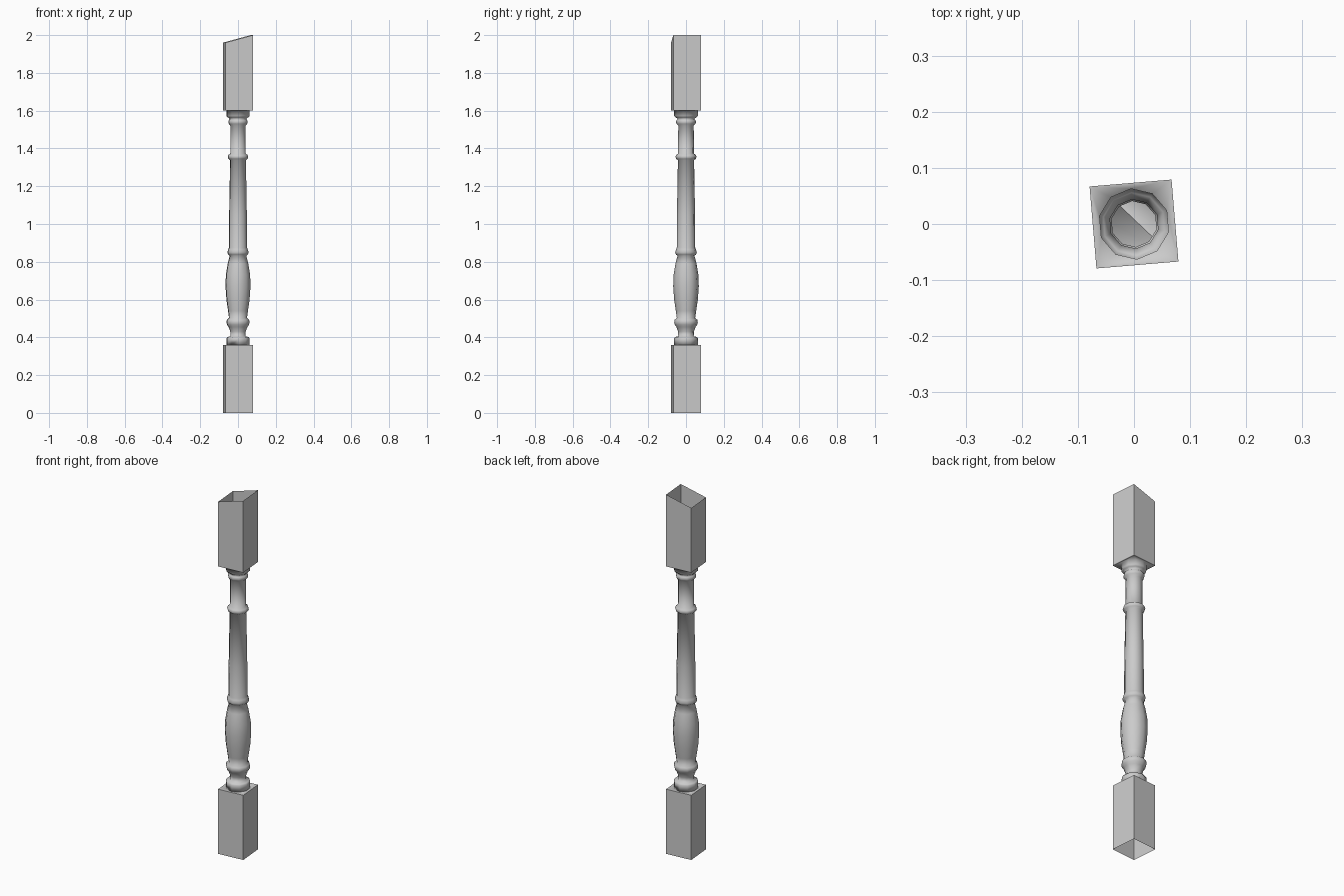
import bpy, bmesh, math

cube = bpy.data.objects.get("Cube")
if cube:
    bpy.data.objects.remove(cube, do_unlink=True)

SIDES = 10
HALF = 0.0733
TWIST = math.radians(4.8)

paint = bpy.data.materials.new("light grey")
paint.use_nodes = True
grey = (0.6, 0.6, 0.6, 1)
paint.diffuse_color = grey
paint.node_tree.nodes["Principled BSDF"].inputs["Base Color"].default_value = grey


def ring(bm, r, z):
    step = math.tau / SIDES
    return [bm.verts.new((r * math.cos(math.pi / 2 + i * step),
                          r * math.sin(math.pi / 2 + i * step), z)) for i in range(SIDES)]


def square(bm, z, slope=0):
    corners = ((-1, -1), (1, -1), (1, 1), (-1, 1))
    return [bm.verts.new((x * HALF, y * HALF, z + slope * x)) for x, y in corners]


def skin(bm, low, high):
    n = len(low)
    for i in range(n):
        j = (i + 1) % n
        bm.faces.new((low[i], low[j], high[j], high[i]))


def loop_edges(bm, verts):
    n = len(verts)
    return [bm.edges.get((verts[i], verts[(i + 1) % n]))
            or bm.edges.new((verts[i], verts[(i + 1) % n])) for i in range(n)]


def finish(bm, name, smooth):
    mesh = bpy.data.meshes.new(name)
    for f in bm.faces:
        f.smooth = smooth
    bm.to_mesh(mesh)
    bm.free()
    mesh.materials.append(paint)
    obj = bpy.data.objects.new(name, mesh)
    obj.rotation_euler.z = TWIST
    bpy.context.collection.objects.link(obj)
    return obj


# Hollow square blocks, open at the outer ends; the upper one is cut on a slant
def block(name, low, high, slope=0):
    bm = bmesh.new()
    skin(bm, square(bm, low), square(bm, high, slope))
    finish(bm, name, False)


block("lower_block", 0, 0.36)
block("upper_block", 1.6, 1.98, 0.02)

# Turned shaft: radius and height from the lower collar to the upper collar
profile = [
    (0.063, 0.36), (0.063, 0.395), (0.058, 0.402), (0.041, 0.405), (0.042, 0.43),
    (0.051, 0.455), (0.060, 0.467), (0.063, 0.48), (0.060, 0.493), (0.049, 0.503),
    (0.054, 0.54), (0.063, 0.60), (0.068, 0.67), (0.066, 0.73),
    (0.056, 0.79), (0.045, 0.832), (0.053, 0.838), (0.058, 0.85), (0.053, 0.865),
    (0.049, 0.875), (0.048, 1.05), (0.043, 1.338), (0.052, 1.345),
    (0.056, 1.355), (0.052, 1.366), (0.042, 1.373), (0.041, 1.52),
    (0.050, 1.53), (0.053, 1.54), (0.050, 1.55), (0.044, 1.556),
    (0.056, 1.565), (0.063, 1.572), (0.063, 1.6),
]
bm = bmesh.new()
rings = [ring(bm, r, z) for r, z in profile]
for low, high in zip(rings, rings[1:]):
    skin(bm, low, high)

# Flat shoulders joining the round collars to the square blocks
for end in (rings[0], rings[-1]):
    border = square(bm, end[0].co.z)
    bmesh.ops.bridge_loops(bm, edges=loop_edges(bm, border) + loop_edges(bm, end))
bmesh.ops.recalc_face_normals(bm, faces=bm.faces)
finish(bm, "turned_shaft", True)
